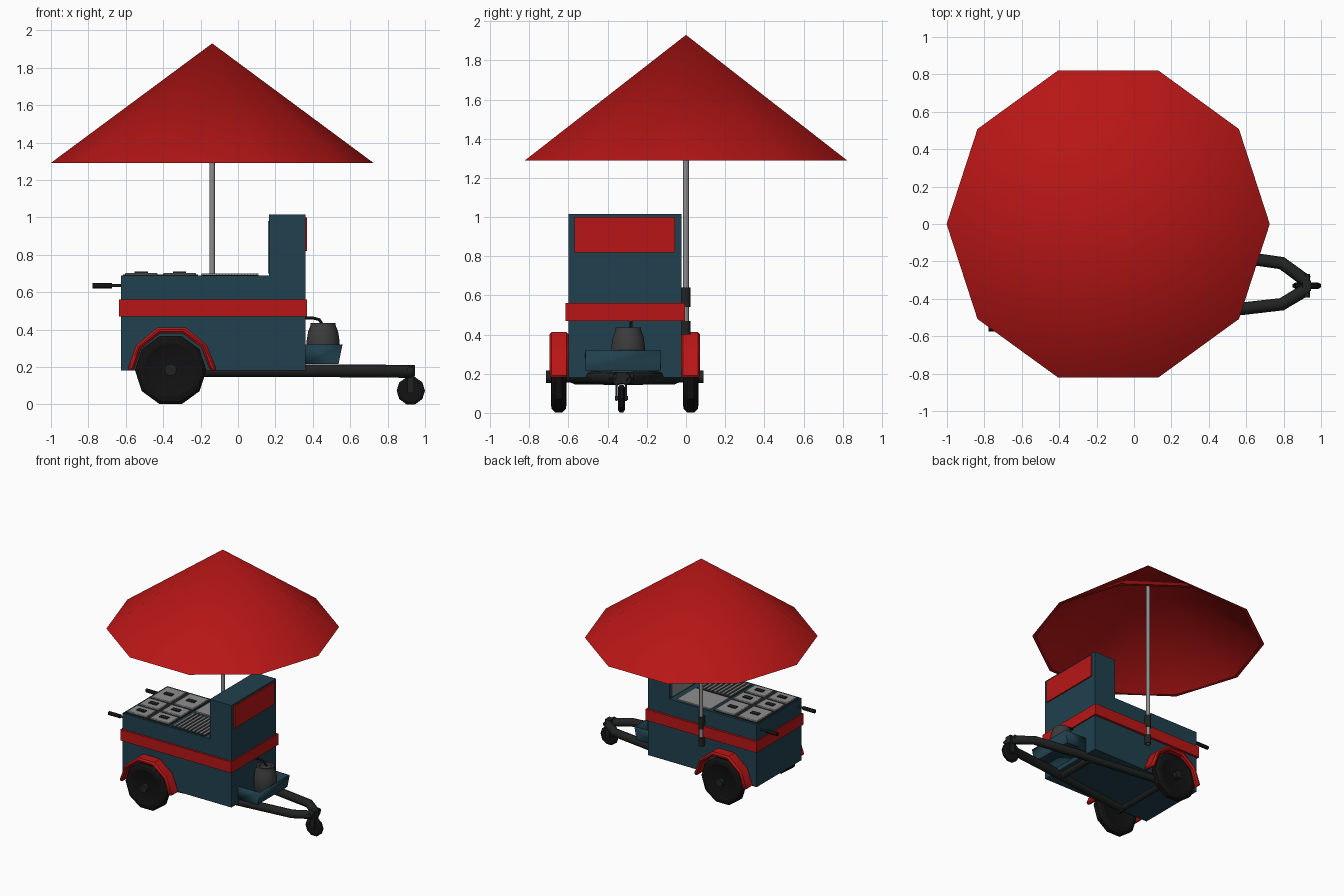
import bpy, bmesh, math
from mathutils import Vector

if "Cube" in bpy.data.objects:
    bpy.data.objects.remove(bpy.data.objects["Cube"])

CY = -0.313  # centre line of the cart


def material(name, rgb):
    m = bpy.data.materials.new(name)
    m.diffuse_color = (*rgb, 1)
    m.use_nodes = True
    m.node_tree.nodes["Principled BSDF"].inputs["Base Color"].default_value = m.diffuse_color
    return m


RED = material("red_paint", (0.48, 0.008, 0.008))
TEAL = material("teal_paint", (0.014, 0.052, 0.075))
BLACK = material("black_rubber", (0.006, 0.006, 0.006))
DARK = material("dark_metal", (0.015, 0.017, 0.017))
TANK = material("tank_grey", (0.045, 0.045, 0.045))
STEEL = material("steel", (0.27, 0.27, 0.27))


def finish(name, bm, mat, bevel=0, angle=30):
    bmesh.ops.remove_doubles(bm, verts=bm.verts, dist=1e-5)
    bmesh.ops.recalc_face_normals(bm, faces=bm.faces)
    me = bpy.data.meshes.new(name)
    bm.to_mesh(me)
    bm.free()
    me.materials.append(mat)
    for p in me.polygons:
        p.use_smooth = True
    me.set_sharp_from_angle(angle=math.radians(angle))
    ob = bpy.data.objects.new(name, me)
    bpy.context.collection.objects.link(ob)
    if bevel:
        b = ob.modifiers.new("bevel", 'BEVEL')
        b.width = bevel
        b.segments = 1
        b.limit_method = 'ANGLE'
        b.angle_limit = math.radians(50)
    return ob


def prism(name, profile, y0, y1, mat, bevel=0):
    """Side profile (x, z) extruded along y."""
    bm = bmesh.new()
    f = bm.faces.new([bm.verts.new((x, y0, z)) for x, z in profile])
    r = bmesh.ops.extrude_face_region(bm, geom=[f])
    vs = [v for v in r["geom"] if isinstance(v, bmesh.types.BMVert)]
    bmesh.ops.translate(bm, verts=vs, vec=(0, y1 - y0, 0))
    return finish(name, bm, mat, bevel)


def box(name, x, y, z, mat, bevel=0):
    return prism(name, [(x[0], z[0]), (x[1], z[0]), (x[1], z[1]), (x[0], z[1])], *y, mat, bevel)


def lathe(name, profile, loc, axis, n, mat, angle=30):
    """Profile (radius, height) turned round an axis; first corner lies sideways."""
    bm = bmesh.new()
    rings = []
    for r, h in profile:
        ring = []
        for i in range(n):
            c, s = r * math.cos(i * math.tau / n), r * math.sin(i * math.tau / n)
            p = {'X': (h, c, s), 'Y': (c, h, s), 'Z': (c, s, h)}[axis]
            ring.append(bm.verts.new(Vector(p) + Vector(loc)))
        rings.append(ring)
    for a, b in zip(rings, rings[1:]):
        for i in range(n):
            j = (i + 1) % n
            bm.faces.new((a[i], a[j], b[j], b[i]))
    bmesh.ops.dissolve_degenerate(bm, dist=1e-6, edges=bm.edges)
    return finish(name, bm, mat, angle=angle)


def rod(name, loc, axis, r, length, mat, n=12):
    h = length / 2
    return lathe(name, [(0, -h), (r, -h), (r, h), (0, h)], loc, axis, n, mat, 40)


def tube(name, pts, r, mat):
    cu = bpy.data.curves.new(name, 'CURVE')
    cu.dimensions = '3D'
    cu.bevel_depth = r
    cu.bevel_resolution = 2
    cu.use_fill_caps = True
    sp = cu.splines.new('POLY')
    sp.points.add(len(pts) - 1)
    for p, co in zip(sp.points, pts):
        p.co = (*co, 1)
    cu.materials.append(mat)
    bpy.context.collection.objects.link(bpy.data.objects.new(name, cu))


# Cart body with raised end cabinet, band and panels
prism("cart_body", [(-0.625, 0.18), (0.36, 0.18), (0.36, 1.015), (0.165, 1.015),
                    (0.165, 0.69), (-0.625, 0.69)], -0.60, -0.022, TEAL)
box("waist_band", (-0.635, 0.37), (-0.616, -0.004), (0.47, 0.56), RED)
box("end_panel", (0.355, 0.37), (-0.57, -0.056), (0.82, 1.0), RED)
box("backsplash", (0.16, 0.168), (-0.575, -0.047), (0.70, 0.98), STEEL)

# Worktop pans: two columns, two small rows and one long row
box("pan_surround", (-0.615, -0.215), (-0.585, -0.04), (0.68, 0.694), DARK)
for x0, x1 in ((-0.605, -0.43), (-0.40, -0.225)):
    for y0, y1 in ((-0.575, -0.44), (-0.42, -0.285), (-0.265, -0.05)):
        box("pan_lid", (x0, x1), (y0, y1), (0.69, 0.703), STEEL, 0.004)
        xm, ym = (x0 + x1) / 2, (y0 + y1) / 2
        box("lid_handle", (xm - 0.035, xm + 0.035), (ym - 0.018, ym + 0.018), (0.70, 0.71), DARK)

# Griddle at the back, slatted grill at the front
box("grill_tray", (-0.195, 0.11), (-0.585, -0.30), (0.68, 0.693), DARK)
box("griddle_plate", (-0.195, 0.11), (-0.28, -0.04), (0.68, 0.70), STEEL)
for i in range(9):
    x = -0.185 + i * 0.0335
    box("grill_slat", (x, x + 0.018), (-0.575, -0.31), (0.69, 0.70), STEEL)

# Push handles
for y in (-0.56, -0.075):
    rod("handle_rod", (-0.66, y, 0.635), 'X', 0.008, 0.10, DARK)
    rod("handle_grip", (-0.725, y, 0.635), 'X', 0.015, 0.105, BLACK)

# Road wheels, hubs and fenders on both sides
outer = [(-0.594, 0.18), (-0.545, 0.315), (-0.43, 0.412), (-0.28, 0.412), (-0.168, 0.32), (-0.112, 0.18)]
inner = [(-0.15, 0.18), (-0.197, 0.305), (-0.295, 0.378), (-0.418, 0.378), (-0.517, 0.3), (-0.558, 0.18)]
for side in (-1, 1):
    y = CY + side * 0.337
    lathe("road_wheel", [(0, -0.034), (0.13, -0.034), (0.145, -0.04), (0.172, -0.036), (0.191, -0.018),
                         (0.191, 0.018), (0.172, 0.036), (0.145, 0.04), (0.13, 0.034), (0, 0.034)],
          (-0.36, y, 0.183), 'Y', 10, BLACK)
    rod("wheel_hub", (-0.36, y + side * 0.045, 0.185), 'Y', 0.032, 0.04, DARK)
    ys = sorted((CY + side * 0.285, CY + side * 0.385))
    prism("fender", outer + inner, *ys, RED, 0.012)
rod("axle", (-0.36, CY, 0.185), 'Y', 0.03, 0.74, DARK)

# Tow frame: two bars converging on the hitch, with a cross bar
for side in (-1, 1):
    tube("tow_bar", [(-0.36, CY + side * 0.255, 0.18), (0.36, CY + side * 0.165, 0.18),
                     (0.79, CY - 0.006 + side * 0.11, 0.178), (0.925, -0.328 + side * 0.02, 0.175)], 0.034, DARK)
rod("cross_bar", (0.30, CY, 0.175), 'Y', 0.028, 0.35, DARK)

# Jockey wheel
HY = -0.33
box("fork_head", (0.90, 0.946), (HY - 0.028, HY + 0.028), (0.15, 0.21), DARK)
for side in (-1, 1):
    y = HY + side * 0.024
    box("fork_leg", (0.907, 0.94), (y - 0.005, y + 0.005), (0.06, 0.17), DARK)
rod("hitch_pin", (0.923, HY, 0.185), 'Y', 0.017, 0.125, DARK)
rod("jockey_axle", (0.925, HY, 0.075), 'Y', 0.01, 0.066, DARK)
lathe("jockey_wheel", [(0, -0.018), (0.06, -0.018), (0.076, -0.008), (0.076, 0.008), (0.06, 0.018), (0, 0.018)],
      (0.924, HY, 0.073), 'Y', 10, BLACK)

# Gas tank on an open shelf, with hose
bm = bmesh.new()
ends = [[bm.verts.new((x, y, z)) for x, z in ((0.36, 0.22), (0.535, 0.22), (0.555, 0.32), (0.36, 0.32))]
        for y in (-0.51, -0.132)]
for e in ends:
    bm.faces.new(e)
for i in (0, 1):
    bm.faces.new((ends[0][i], ends[0][i + 1], ends[1][i + 1], ends[1][i]))
tray = finish("tank_shelf", bm, TEAL)
sol = tray.modifiers.new("thickness", 'SOLIDIFY')
sol.thickness = 0.01
sol.offset = 0
lathe("gas_tank", [(0, 0.225), (0.075, 0.225), (0.088, 0.25), (0.088, 0.34), (0.08, 0.39), (0.068, 0.42),
                   (0.066, 0.435), (0.05, 0.435), (0.045, 0.42), (0, 0.42)], (0.455, -0.295, 0), 'Z', 14, TANK)
tube("gas_hose", [(0.35, -0.28, 0.463), (0.40, -0.28, 0.462), (0.435, -0.28, 0.453), (0.455, -0.28, 0.42)],
     0.008, BLACK)

# Umbrella, pole and pole brackets
PX = -0.138
lathe("umbrella_canopy", [(0, 1.93), (0.864, 1.29), (0.838, 1.29), (0, 1.90)], (PX, 0, 0), 'Z', 10, RED)
rod("umbrella_pole", (PX, 0, 1.155), 'Z', 0.015, 1.51, STEEL)
for z0, z1 in ((0.54, 0.64), (0.40, 0.47)):
    rod("pole_bracket", (PX, 0.001, (z0 + z1) / 2), 'Z', 0.021, z1 - z0, DARK)
    box("bracket_plate", (PX - 0.02, PX + 0.02), (-0.03, 0), (z0, z1), DARK)
